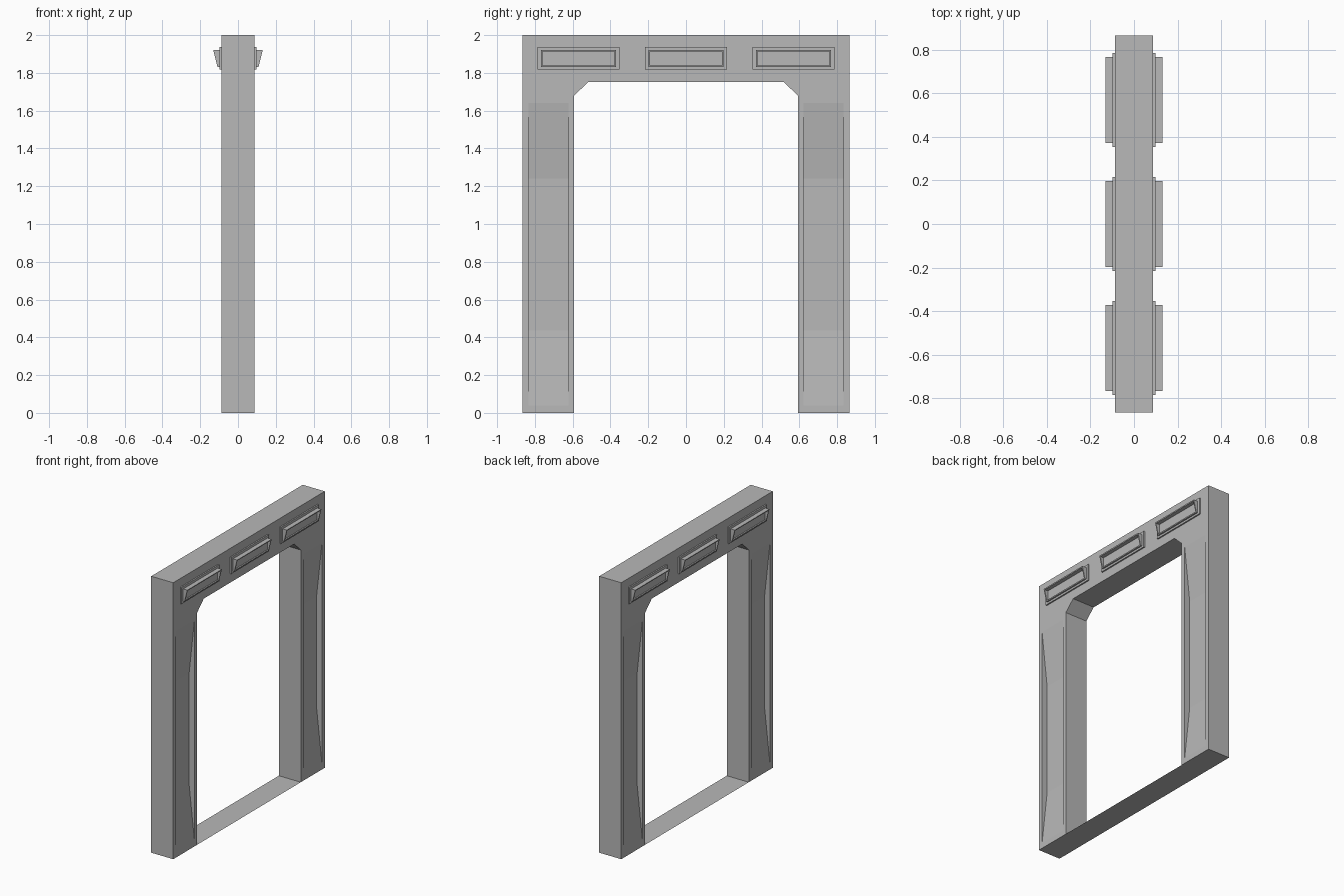
import bpy, bmesh
from mathutils import Vector

cube = bpy.data.objects.get("Cube")
if cube:
    bpy.data.objects.remove(cube, do_unlink=True)

grey = bpy.data.materials.new("plain_grey")
grey.use_nodes = True
COLOUR = (0.48, 0.48, 0.48, 1)
grey.diffuse_color = COLOUR
grey.node_tree.nodes["Principled BSDF"].inputs["Base Color"].default_value = COLOUR

HALF_T = 0.088   # half wall thickness
HALF_W = 0.866   # half overall width
OPEN_W = 0.592   # half opening width


def prism(bm, points, offset):
    """Extrude a closed outline of 3D points by an offset; return the new faces."""
    face = bm.faces.new([bm.verts.new(p) for p in points])
    grown = bmesh.ops.extrude_face_region(bm, geom=[face], use_keep_orig=True)["geom"]
    verts = [g for g in grown if isinstance(g, bmesh.types.BMVert)]
    bmesh.ops.translate(bm, vec=Vector(offset), verts=verts)
    bmesh.ops.recalc_face_normals(bm, faces=bm.faces)


def make_object(name, bm):
    mesh = bpy.data.meshes.new(name)
    bm.to_mesh(mesh)
    bm.free()
    mesh.materials.append(grey)
    obj = bpy.data.objects.new(name, mesh)
    bpy.context.collection.objects.link(obj)
    return obj


def mirror_x(obj):
    mod = obj.modifiers.new("other_face", "MIRROR")
    mod.use_axis = (True, False, False)


# Door frame: arch outline with clipped inner corners
half = [(HALF_W, 2), (HALF_W, 0), (OPEN_W, 0), (OPEN_W, 1.68), (0.517, 1.752)]
outline = half + [(-y, z) for y, z in reversed(half)]
bm = bmesh.new()
prism(bm, [(-HALF_T, y, z) for y, z in outline], (2 * HALF_T, 0, 0))
frame = make_object("door_frame", bm)

# Tapered recesses in both faces of both legs
recess = [(0.12, 0.04), (HALF_T, 0.04), (0.045, 0.435),
          (0.045, 1.24), (HALF_T, 1.64), (0.12, 1.64)]
bm = bmesh.new()
for side in (-1, 1):
    for y in (-0.834, 0.623):
        prism(bm, [(side * x, y, z) for x, z in recess], (0, 0.211, 0))
cutter = make_object("recess_cutter", bm)
cutter.hide_render = True
cut = frame.modifiers.new("recesses", "BOOLEAN")
cut.operation = "DIFFERENCE"
cut.solver = "EXACT"
cut.object = cutter
bpy.context.view_layer.objects.active = frame
bpy.ops.object.modifier_apply(modifier=cut.name)
bpy.data.objects.remove(cutter, do_unlink=True)

# Flat threshold between the legs
bm = bmesh.new()
bm.faces.new([bm.verts.new((x, y, 0)) for x, y in
              ((-HALF_T, -OPEN_W), (HALF_T, -OPEN_W), (HALF_T, OPEN_W), (-HALF_T, OPEN_W))])
make_object("threshold", bm)

# Three lamps per face: backing plate and downward-tilted hollow housing
housing = [(0.09, 1.92), (0.131, 1.92), (0.109, 1.832), (0.09, 1.832)]
plate = [(0.08, 1.938), (0.098, 1.938), (0.098, 1.818), (0.08, 1.818)]
for label, y in (("front", -0.569), ("middle", 0), ("back", 0.569)):
    bm = bmesh.new()
    prism(bm, [(x, y - 0.216, z) for x, z in plate], (0, 0.432, 0))
    mirror_x(make_object(label + "_lamp_plate", bm))

    bm = bmesh.new()
    prism(bm, [(x, y - 0.198, z) for x, z in housing], (0, 0.396, 0))
    front = max(bm.faces, key=lambda f: f.calc_center_median().x)
    bmesh.ops.inset_region(bm, faces=[front], thickness=0.011)
    grown = bmesh.ops.extrude_face_region(bm, geom=[front])["geom"]
    for v in grown:
        if isinstance(v, bmesh.types.BMVert):
            v.co.x = 0.101
    if front.is_valid:
        bm.faces.remove(front)
    mirror_x(make_object(label + "_lamp_housing", bm))
